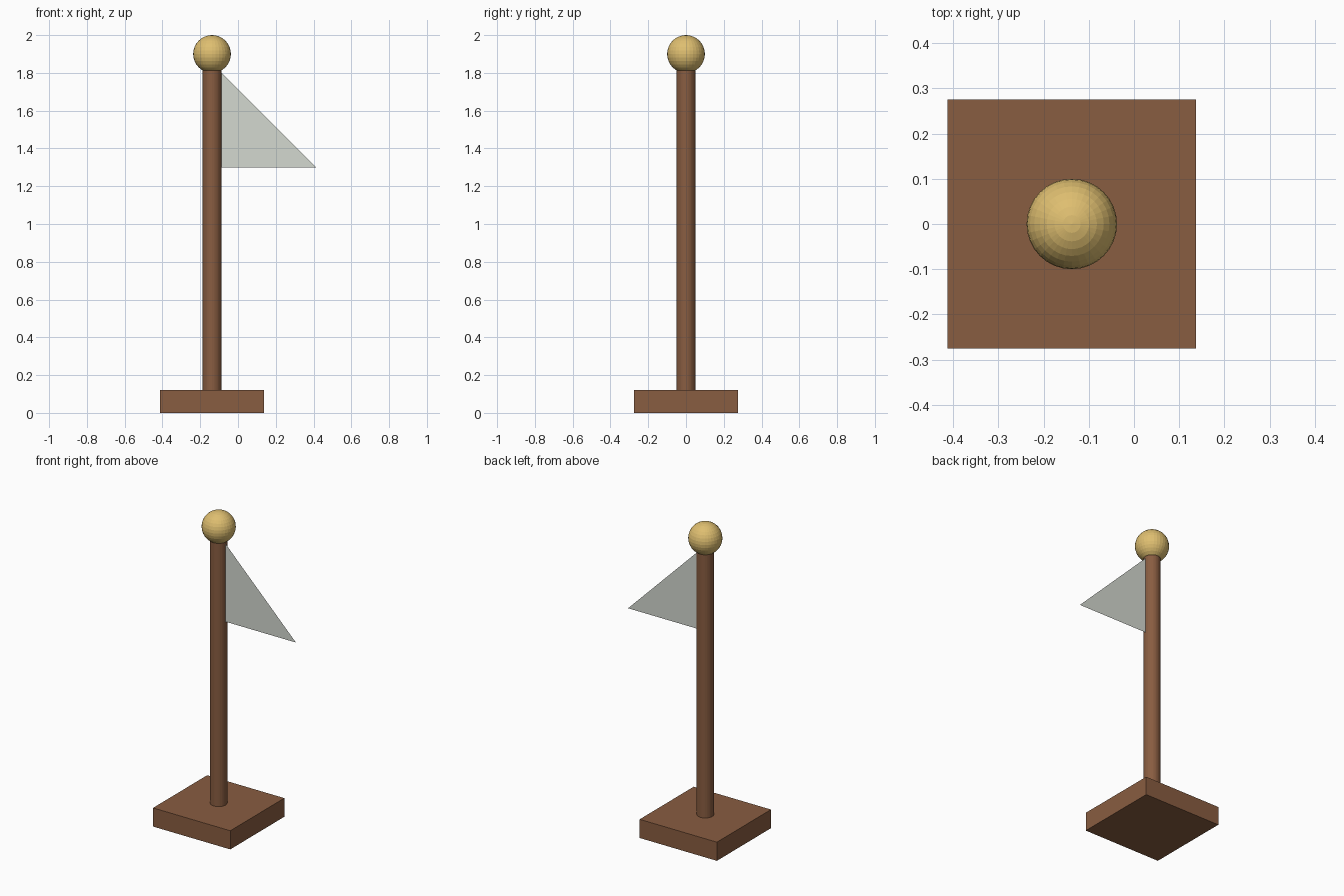
import bpy

if "Cube" in bpy.data.objects:
    bpy.data.objects.remove(bpy.data.objects["Cube"])

POLE_X = -0.1375


def lin(c):
    c /= 255
    return c / 12.92 if c <= 0.04045 else ((c + 0.055) / 1.055) ** 2.4


def material(name, rgb):
    m = bpy.data.materials.new(name)
    m.diffuse_color = (*[lin(c) for c in rgb], 1)
    m.use_nodes = True
    m.node_tree.nodes["Principled BSDF"].inputs["Base Color"].default_value = m.diffuse_color
    return m


wood = material("brown_wood", (137, 93, 65))
gold = material("pale_gold", (222, 190, 112))
cloth = material("grey_cloth", (212, 216, 208))


def finish(name, mat):
    ob = bpy.context.object
    ob.name = name
    ob.data.materials.append(mat)
    return ob


# square base plate
bpy.ops.mesh.primitive_cube_add(size=1, location=(POLE_X, 0, 0.06))
base = finish("base", wood)
base.scale = (0.55, 0.55, 0.12)

# round pole, its top hidden inside the ball
bpy.ops.mesh.primitive_cylinder_add(vertices=32, radius=0.05, depth=1.7,
                                    location=(POLE_X, 0, 0.97))
finish("pole", wood)

# faceted ball finial
bpy.ops.mesh.primitive_uv_sphere_add(segments=32, ring_count=16, radius=0.1,
                                     location=(POLE_X, 0, 1.9))
finish("finial_ball", gold)

# thin triangular pennant
mesh = bpy.data.meshes.new("flag")
mesh.from_pydata([(POLE_X + 0.05, 0, 1.3), (0.4125, 0, 1.3), (POLE_X + 0.05, 0, 1.8)],
                 [], [(0, 1, 2)])
mesh.materials.append(cloth)
flag = bpy.data.objects.new("flag", mesh)
bpy.context.collection.objects.link(flag)
